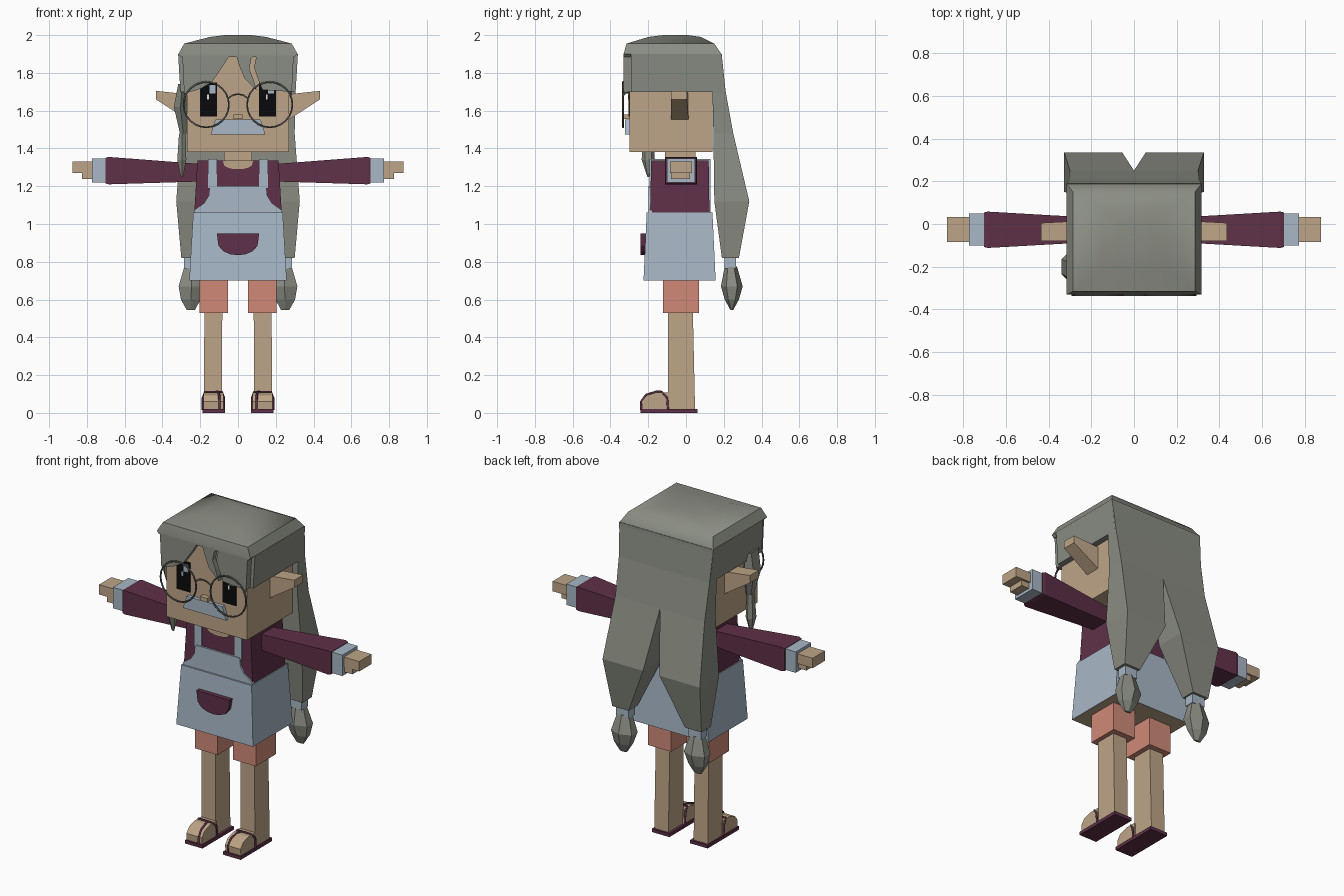
import bpy, bmesh, math
from mathutils import Vector

if "Cube" in bpy.data.objects:
    bpy.data.objects.remove(bpy.data.objects["Cube"], do_unlink=True)


def material(name, red, green, blue):
    rgba = [((c / 255 + 0.055) / 1.055) ** 2.4 if c > 10 else c / 3295
            for c in (red, green, blue)] + [1]
    mat = bpy.data.materials.new(name)
    mat.use_nodes = True
    mat.diffuse_color = rgba
    shader = mat.node_tree.nodes["Principled BSDF"]
    shader.inputs["Base Color"].default_value = rgba
    shader.inputs["Roughness"].default_value = 0.9
    return mat


SKIN = material("skin", 190, 165, 135)
HAIR = material("grey hair", 138, 141, 131)
BLUE = material("pale blue cloth", 168, 184, 199)
PLUM = material("plum cloth", 95, 48, 72)
CORAL = material("coral shorts", 208, 138, 120)
BLACK = material("eye black", 10, 10, 12)
WHITE = material("eye glint", 225, 232, 238)
WIRE = material("spectacle wire", 85, 85, 82)


def finish(name, bm, mat, smooth=False):
    bmesh.ops.recalc_face_normals(bm, faces=bm.faces[:])
    mesh = bpy.data.meshes.new(name)
    bm.to_mesh(mesh)
    bm.free()
    obj = bpy.data.objects.new(name, mesh)
    bpy.context.collection.objects.link(obj)
    mesh.materials.append(mat)
    if smooth:
        bpy.ops.object.select_all(action="DESELECT")
        obj.select_set(True)
        bpy.context.view_layer.objects.active = obj
        bpy.ops.object.shade_smooth_by_angle(angle=math.radians(35))
    return obj


def loft(name, mat, sections, axis="z", side=1, sides=4, smooth=False):
    """Skin sections (position, a0, a1, b0, b1) along an axis."""
    bm = bmesh.new()
    rings = []
    for t, a0, a1, b0, b1 in sections:
        ring = []
        for i in range(sides):
            angle = math.tau * (i + 0.5) / sides
            grow = math.sqrt(2) if sides == 4 else 1
            a = (a0 + a1) / 2 + (a1 - a0) / 2 * grow * math.cos(angle)
            b = (b0 + b1) / 2 + (b1 - b0) / 2 * grow * math.sin(angle)
            x, y, z = (a, b, t) if axis == "z" else (t, a, b)
            ring.append(bm.verts.new((x * side, y, z)))
        rings.append(ring)
    for low, high in zip(rings, rings[1:]):
        for i in range(sides):
            j = (i + 1) % sides
            bm.faces.new((low[i], low[j], high[j], high[i]))
    bm.faces.new(rings[0])
    bm.faces.new(rings[-1])
    return finish(name, bm, mat, smooth)


def box(name, mat, x0, x1, y0, y1, z0, z1, side=1):
    return loft(name, mat, [(z0, x0, x1, y0, y1), (z1, x0, x1, y0, y1)], side=side)


def prism(name, mat, outline, d0, d1, axis="y", side=1):
    """Extrude a flat outline between two depths."""
    bm = bmesh.new()
    place = (lambda p, d: (p[0] * side, d, p[1])) if axis == "y" else \
            (lambda p, d: (d * side, p[0], p[1]))
    face = bm.faces.new([bm.verts.new(place(p, d0)) for p in outline])
    move = Vector(place((0, 0), d1)) - Vector(place((0, 0), d0))
    new = bmesh.ops.extrude_face_region(bm, geom=[face], use_keep_orig=True)
    bmesh.ops.translate(bm, vec=move,
                        verts=[v for v in new["geom"] if isinstance(v, bmesh.types.BMVert)])
    return finish(name, bm, mat)


def wire(name, mat, points, thick, side=1, closed=False):
    curve = bpy.data.curves.new(name, "CURVE")
    curve.dimensions = "3D"
    curve.bevel_depth = thick
    curve.bevel_resolution = 1
    spline = curve.splines.new("POLY")
    spline.points.add(len(points) - 1)
    for knot, (x, y, z) in zip(spline.points, points):
        knot.co = (x * side, y, z, 1)
    spline.use_cyclic_u = closed
    curve.materials.append(mat)
    bpy.context.collection.objects.link(bpy.data.objects.new(name, curve))


def half_round(width, top, bottom, steps=8):
    return [(width * math.cos(math.pi * i / steps),
             top - (top - bottom) * math.sin(math.pi * i / steps) ** 0.6)
            for i in range(steps + 1)]


# Head, neck and face
box("head", SKIN, -.27, .27, -.3, .14, 1.38, 1.92)
box("neck", SKIN, -.075, .075, -.11, .05, 1.3, 1.39)
box("nose", SKIN, -.025, .025, -.33, -.29, 1.555, 1.58)
prism("moustache", BLUE, [(-.12, 1.552), (.12, 1.552), (.145, 1.475), (-.145, 1.475)],
      -.322, -.29)

# Hair cap, dome and fringe
loft("hair_cap", HAIR, [(1.7, -.305, .305, -.29, .2), (1.9, -.317, .317, -.29, .19)])
loft("hair_dome", HAIR, [(1.885, -.3, .3, -.33, .19), (1.9, -.315, .315, -.33, .187),
                         (1.955, -.285, .285, -.315, .15), (1.99, -.15, .15, -.2, .08),
                         (2.0, -.07, .07, -.12, .01)], smooth=True)
prism("fringe_right", HAIR, [(-.295, 1.9), (-.285, 1.69), (-.2, 1.715), (-.14, 1.75),
                             (-.09, 1.82), (-.04, 1.9)], -.33, -.28)
prism("fringe_strand", HAIR, [(-.013, 1.9), (.01, 1.83), (.035, 1.77), (.1, 1.705),
                              (.08, 1.77), (.06, 1.82), (.07, 1.875), (.095, 1.9)], -.33, -.28)
prism("fringe_left", HAIR, [(.1, 1.9), (.085, 1.83), (.105, 1.77), (.13, 1.71),
                            (.285, 1.7), (.295, 1.9)], -.33, -.28)

# Single side lock on the right
loft("side_lock", HAIR, [(1.74, -.32, -.27, -.28, -.14), (1.62, -.345, -.265, -.27, -.13),
                         (1.48, -.31, -.27, -.23, -.17)], sides=6)
loft("side_lock_tip", HAIR, [(1.48, -.315, -.275, -.225, -.175),
                             (1.34, -.325, -.27, -.235, -.165),
                             (1.25, -.305, -.29, -.205, -.195)], sides=6)

# Torso, apron and pocket
loft("shirt", PLUM, [(1.0, -.235, .235, -.19, .125), (1.335, -.215, .215, -.185, .12)])
prism("neckline", SKIN, half_round(.08, 1.337, 1.29), -.192, -.185)
skirt = loft("apron_skirt", BLUE, [(.7, -.258, .258, -.225, .157),
                                   (1.06, -.237, .237, -.208, .14)])
skirt.data.materials.append(SKIN)
for face in skirt.data.polygons:
    face.material_index = int(face.normal.z < -.9)
bib = [(-.237, 1.05), (-.23, 1.075), (-.18, 1.11), (-.155, 1.15), (-.15, 1.2)]
prism("apron_bib", BLUE, bib + [(-x, z) for x, z in reversed(bib)], -.198, -.18)
prism("pocket", PLUM, half_round(.112, .95, .835), -.24, -.21)

for side, word in ((1, "left"), (-1, "right")):
    # Eyes
    middle = .155 * side
    box(word + "_eye", BLACK, middle - .045, middle + .045, -.305, -.298, 1.57, 1.75)
    box(word + "_eye_shine", BLUE, middle + .005, middle + .035, -.308, -.303, 1.69, 1.735)
    box(word + "_eye_glint", WHITE, middle - .008, middle + .002, -.308, -.303, 1.66, 1.685)

    # Spectacles
    rim = [(.168 + .12 * math.cos(math.tau * i / 24), -.333,
            1.632 + .12 * math.sin(math.tau * i / 24)) for i in range(24)]
    wire(word + "_lens_rim", WIRE, rim, .005, side, closed=True)
    wire(word + "_glasses_arm", WIRE, [(.278, -.333, 1.68), (.28, -.31, 1.705),
                                       (.28, -.06, 1.705)], .005, side)
    wire(word + "_bridge", WIRE, [(.052, -.333, 1.665), (.03, -.333, 1.682),
                                  (0, -.333, 1.688)], .005, side)

    # Ears
    loft(word + "_ear", SKIN, [(.25, -.08, .015, 1.54, 1.685),
                               (.435, -.08, .005, 1.66, 1.705)], "x", side)

    # Back hair ending in a tied tuft
    loft(word + "_back_hair", HAIR, [(1.89, 0, .315, .1, .19), (1.7, 0, .305, .14, .21),
                                     (1.48, 0, .3, .145, .25), (1.12, .055, .327, .15, .335),
                                     (.82, .19, .3, .19, .28)], side=side)
    box(word + "_hair_tie", BLUE, .2, .285, .205, .265, .765, .825, side)
    loft(word + "_hair_tuft", HAIR, [(.775, .2, .29, .205, .27), (.67, .165, .325, .185, .3),
                                     (.6, .19, .31, .205, .28), (.545, .225, .275, .235, .25)],
         side=side, sides=6)

    # Apron straps, front, shoulder and back
    box(word + "_front_strap", BLUE, .11, .16, -.194, -.18, 1.19, 1.343, side)
    box(word + "_shoulder_strap", BLUE, .11, .16, -.19, .128, 1.33, 1.343, side)
    box(word + "_back_strap", BLUE, .11, .16, .115, .13, 1.05, 1.343, side)

    # Arms
    loft(word + "_sleeve", PLUM, [(.2, -.085, .03, 1.225, 1.318), (.685, -.112, .058, 1.21, 1.355),
                                  (.702, -.108, .054, 1.215, 1.35)], "x", side)
    box(word + "_cuff", BLUE, .69, .772, -.1, .048, 1.22, 1.347, side)
    box(word + "_hand", SKIN, .76, .875, -.085, .033, 1.27, 1.33, side)
    box(word + "_thumb", SKIN, .76, .825, -.08, .02, 1.237, 1.275, side)

    # Legs and feet
    box(word + "_shorts", CORAL, .052, .205, -.122, .07, .528, .78, side)
    loft(word + "_leg", SKIN, [(.015, .085, .18, -.095, .048), (.6, .083, .178, -.095, .035)],
         side=side)
    prism(word + "_foot", SKIN, [(-.09, .015), (-.232, .015), (-.235, .06), (-.21, .092),
                                 (-.16, .108), (-.09, .108)], .078, .182, "x", side)
    box(word + "_sole", PLUM, .07, .188, -.242, .06, 0, .02, side)
    wire(word + "_sandal_band", PLUM, [(.074, -.095, .015), (.074, -.1, .08), (.085, -.13, .112),
                                       (.175, -.13, .112), (.186, -.1, .08),
                                       (.186, -.095, .015)], .006, side)
    wire(word + "_toe_strap", PLUM, [(.098, -.238, .015), (.098, -.238, .06), (.1, -.212, .096),
                                     (.105, -.16, .112), (.115, -.13, .112)], .006, side)
